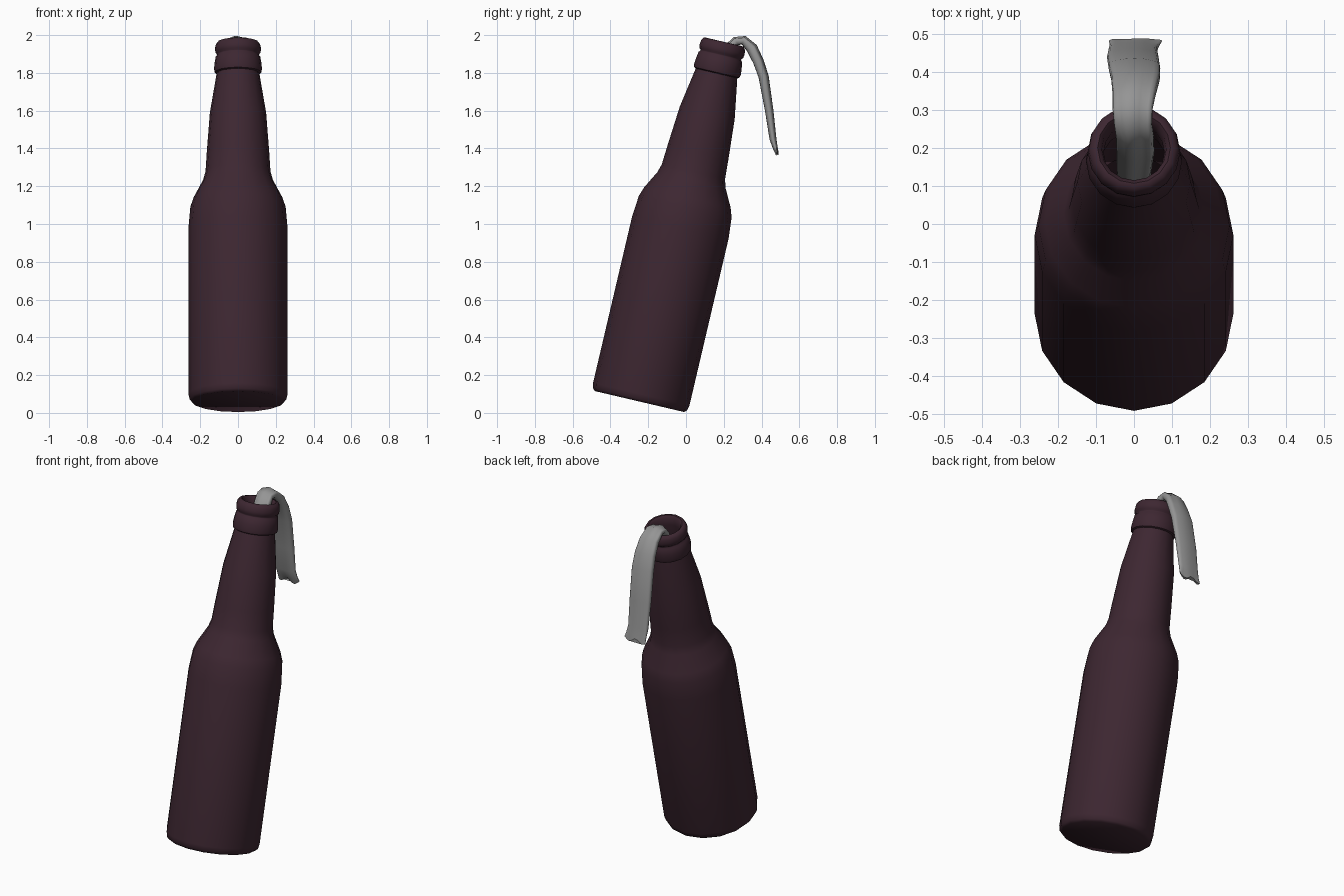
import bpy, bmesh, math
from mathutils import Matrix, Vector

if "Cube" in bpy.data.objects:
    bpy.data.objects.remove(bpy.data.objects["Cube"])


def material(name, rgb):
    m = bpy.data.materials.new(name)
    m.diffuse_color = (*rgb, 1)
    m.use_nodes = True
    m.node_tree.nodes["Principled BSDF"].inputs["Base Color"].default_value = m.diffuse_color
    return m


def add_object(name, bm, mat, angle):
    bmesh.ops.recalc_face_normals(bm, faces=bm.faces[:])
    me = bpy.data.meshes.new(name)
    bm.to_mesh(me)
    bm.free()
    me.materials.append(mat)
    ob = bpy.data.objects.new(name, me)
    bpy.context.collection.objects.link(ob)
    bpy.ops.object.select_all(action='DESELECT')
    ob.select_set(True)
    bpy.context.view_layer.objects.active = ob
    bpy.ops.object.shade_smooth_by_angle(angle=math.radians(angle))
    return ob


def loft(rings):
    """Skin a list of closed rings and cap both ends."""
    bm = bmesh.new()
    loops = [[bm.verts.new(p) for p in ring] for ring in rings]
    n = len(loops[0])
    for a, b in zip(loops, loops[1:]):
        for i in range(n):
            j = (i + 1) % n
            bm.faces.new((a[i], a[j], b[j], b[i]))
    bm.faces.new(loops[0][::-1])
    bm.faces.new(loops[-1])
    return bm


glass = material("dark maroon glass", (0.047, 0.020, 0.031))
linen = material("grey cloth", (0.30, 0.30, 0.30))

# Bottle: (radius, height) outside from the base up, then back down inside
profile = [(0.243, 0), (0.256, 0.012), (0.262, 0.04), (0.262, 0.95), (0.252, 1.06),
           (0.235, 1.11), (0.185, 1.205), (0.172, 1.25), (0.165, 1.36), (0.149, 1.57),
           (0.113, 1.785), (0.123, 1.79), (0.127, 1.808), (0.124, 1.84), (0.118, 1.875),
           (0.111, 1.882), (0.111, 1.888), (0.119, 1.896), (0.122, 1.915), (0.119, 1.938),
           (0.109, 1.954), (0.096, 1.956), (0.085, 1.945), (0.080, 1.90),
           (0.086, 1.78), (0.120, 1.57), (0.140, 1.25), (0.210, 1.06), (0.235, 0.95),
           (0.235, 0.04)]
sides = 16
rings = [[(r * math.cos(2 * math.pi * i / sides), r * math.sin(2 * math.pi * i / sides), h)
          for i in range(sides)] for r, h in profile]
bottle = add_object("bottle", loft(rings), glass, 50)
bottle.data.transform(Matrix.Translation((0, -0.246, 0.06)) @
                      Matrix.Rotation(math.radians(-13.2), 4, 'X'))

# Cloth strip: (y, z, half width, half thickness, fold strength) along its path
path = [(0.135, 1.66, 0.045, 0.030, 0.3), (0.19, 1.84, 0.050, 0.030, 0.35),
        (0.235, 1.935, 0.050, 0.030, 0.35), (0.265, 1.968, 0.050, 0.026, 0.35),
        (0.305, 1.972, 0.053, 0.026, 0.3), (0.348, 1.93, 0.058, 0.032, 0.2),
        (0.382, 1.86, 0.064, 0.030, 0.12), (0.410, 1.78, 0.068, 0.028, 0.08),
        (0.440, 1.60, 0.068, 0.023, 0.08), (0.460, 1.45, 0.064, 0.019, 0.12),
        (0.472, 1.405, 0.066, 0.014, 0.2), (0.483, 1.375, 0.070, 0.007, 0.3)]
rings = []
n = 24
for k, (y, z, w, h, fold) in enumerate(path):
    y0, z0 = path[max(k - 1, 0)][:2]
    y1, z1 = path[min(k + 1, len(path) - 1)][:2]
    t = Vector((0, y1 - y0, z1 - z0)).normalized()
    up = Vector((0, -t.z, t.y))           # outward side of the bend
    ring = []
    for i in range(n):
        a = 2 * math.pi * i / n
        c, s = math.cos(a), math.sin(a)
        u = w * math.copysign(abs(c) ** 0.8, c)
        v = h * math.copysign(abs(s) ** 0.7, s)
        v *= 1 - fold * (0.5 + 0.5 * math.cos(5 * a + 0.25 * k))
        p = Vector((u + 0.004 * math.sin(k * 1.3), y, z)) + up * v
        if k == len(path) - 1:            # ragged hem
            p.z += 0.012 * math.cos(u * 70 + 0.6)
        ring.append(p)
    rings.append(ring)
add_object("cloth_wick", loft(rings), linen, 60)
